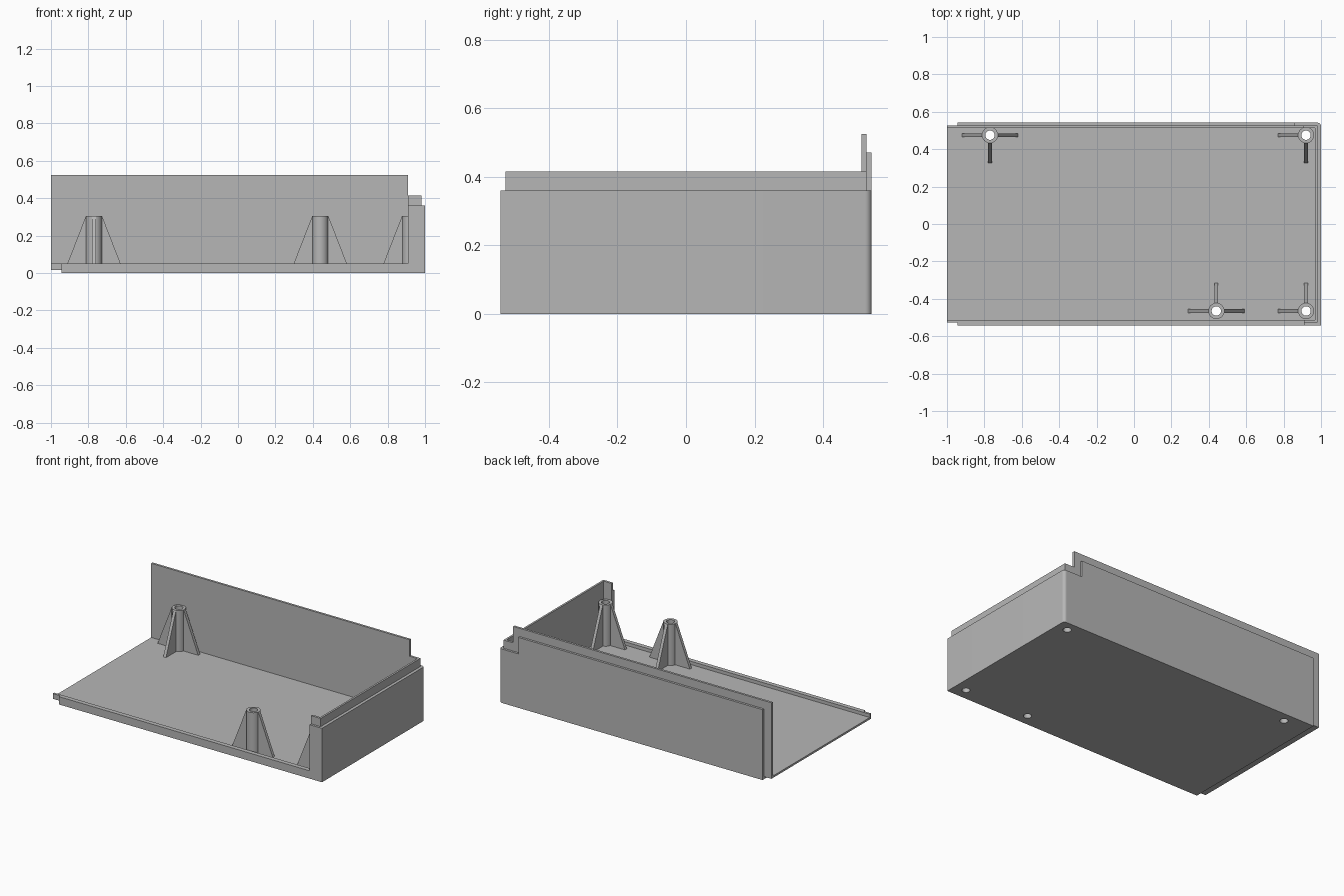
import bpy, bmesh, math
from mathutils import Matrix, Vector

cube = bpy.data.objects.get("Cube")
if cube:
    bpy.data.objects.remove(cube, do_unlink=True)

# Single grey plastic
grey = bpy.data.materials.new("grey_plastic")
grey.use_nodes = True
colour = (0.47, 0.47, 0.47, 1)
grey.diffuse_color = colour
grey.node_tree.nodes["Principled BSDF"].inputs["Base Color"].default_value = colour

# Shared dimensions
OUT, MID, INN = 0.542, 0.527, 0.512     # depth of outer skin, joint, inner skin
END, LIP_END = -0.945, -1.0             # open end of outer skin and of inner lip
WALL, LIP = 0.36, 0.415                 # end wall heights
STEP = 0.908                            # where the inner lip steps
RIM, FLOOR, UNDER = 0.052, 0.03, 0.017
R_OUT, R_HOLE, POST_TOP = 0.043, 0.025, 0.305


def add_object(name, bm, smooth=False):
    bmesh.ops.recalc_face_normals(bm, faces=bm.faces)
    mesh = bpy.data.meshes.new(name)
    bm.to_mesh(mesh)
    bm.free()
    mesh.materials.append(grey)
    obj = bpy.data.objects.new(name, mesh)
    bpy.context.collection.objects.link(obj)
    if smooth:
        bpy.ops.object.select_all(action='DESELECT')
        obj.select_set(True)
        bpy.context.view_layer.objects.active = obj
        bpy.ops.object.shade_smooth_by_angle(angle=math.radians(35))
    return obj


def prism(name, outline, axis, lo, hi, smooth=False):
    """Extrude a 2D outline along the given axis."""
    place = {"x": lambda a, b, c: (c, a, b),
             "y": lambda a, b, c: (a, c, b),
             "z": lambda a, b, c: (a, b, c)}[axis]
    bm = bmesh.new()
    face = bm.faces.new([bm.verts.new(place(a, b, lo)) for a, b in outline])
    out = bmesh.ops.extrude_face_region(bm, geom=[face])
    shift = Vector(place(0, 0, hi - lo))
    bmesh.ops.translate(bm, vec=shift,
                        verts=[g for g in out["geom"] if isinstance(g, bmesh.types.BMVert)])
    return add_object(name, bm, smooth)


# Floor with a thin tongue at the open end
floor = prism("floor", [(END, 0), (0.98, 0), (0.98, FLOOR), (LIP_END, FLOOR),
                        (LIP_END, UNDER), (END, UNDER)], "y", -MID, MID)

# End wall with a rounded back corner, and its inner lip
arc = [(0.98 + 0.02 * math.cos(t), OUT - 0.02 + 0.02 * math.sin(t))
       for t in (math.pi / 2 * i / 8 for i in range(9))]
prism("end_wall", [(0.98, -OUT), (1, -OUT)] + arc, "z", 0, WALL, smooth=True)
prism("end_wall_lip", [(0.967, -MID), (0.98, -MID), (0.98, MID), (0.967, MID)],
      "z", UNDER, LIP)

# Back wall: outer skin and taller inner skin
prism("back_wall", [(END, 0), (0.98, 0), (0.98, WALL), (0.86, WALL),
                    (0.86, 0.47), (END, 0.47)], "y", MID, OUT)
prism("back_wall_lip", [(LIP_END, UNDER), (0.98, UNDER), (0.98, LIP), (STEP, LIP),
                        (STEP, 0.525), (LIP_END, 0.525)], "y", INN, MID)

# Low front rim that rises at the closed end
prism("front_rim", [(END, 0), (0.98, 0), (0.98, WALL), (STEP, WALL),
                    (STEP, RIM), (END, RIM)], "y", -OUT, -MID)
prism("front_rim_lip", [(LIP_END, UNDER), (0.98, UNDER), (0.98, LIP), (STEP, LIP),
                        (STEP, RIM), (LIP_END, RIM)], "y", -MID, -INN)


def screw_post(name, x, y, angles):
    """Hollow post with sloped ribs pointing in the given directions."""
    bm = bmesh.new()
    ring = [bm.verts.new((r, 0, z)) for r, z in
            ((R_HOLE, 0.005), (R_OUT, 0.005), (R_OUT, POST_TOP), (R_HOLE, POST_TOP))]
    edges = [bm.edges.new((ring[i], ring[(i + 1) % 4])) for i in range(4)]
    bmesh.ops.spin(bm, geom=ring + edges, cent=(0, 0, 0), axis=(0, 0, 1),
                   angle=math.tau, steps=32, use_duplicate=False)
    bmesh.ops.remove_doubles(bm, verts=bm.verts, dist=0.0005)
    bmesh.ops.translate(bm, verts=bm.verts, vec=(x, y, 0))
    add_object(name, bm, smooth=True)
    for i, angle in enumerate(angles):
        rib = prism(f"{name}_rib_{i + 1}", [(0.032, 0.01), (0.156, 0.01), (0.15, FLOOR),
                    (R_OUT, POST_TOP), (0.032, POST_TOP)], "y", -0.01, 0.01)
        rib.data.transform(Matrix.Translation((x, y, 0))
                           @ Matrix.Rotation(math.radians(angle), 4, "Z"))


def drill(target, x, y):
    """Cut a round hole through the floor."""
    bm = bmesh.new()
    bmesh.ops.create_cone(bm, cap_ends=True, segments=32, radius1=R_HOLE,
                          radius2=R_HOLE, depth=0.2)
    bmesh.ops.translate(bm, verts=bm.verts, vec=(x, y, 0))
    cutter = add_object("hole_cutter", bm)
    cutter.hide_render = True
    mod = target.modifiers.new("hole", "BOOLEAN")
    mod.operation = "DIFFERENCE"
    mod.solver = "EXACT"
    mod.object = cutter
    bpy.context.view_layer.objects.active = target
    bpy.ops.object.modifier_apply(modifier=mod.name)
    bpy.data.objects.remove(cutter, do_unlink=True)


# Four screw posts, ribs facing inward
posts = {
    "back_right_post": (-0.77, 0.475, (0, 180, 270)),
    "back_left_post": (0.92, 0.475, (180, 270)),
    "front_middle_post": (0.44, -0.465, (0, 180, 90)),
    "front_left_post": (0.92, -0.465, (180, 90)),
}
for name, (x, y, angles) in posts.items():
    screw_post(name, x, y, angles)
    drill(floor, x, y)
